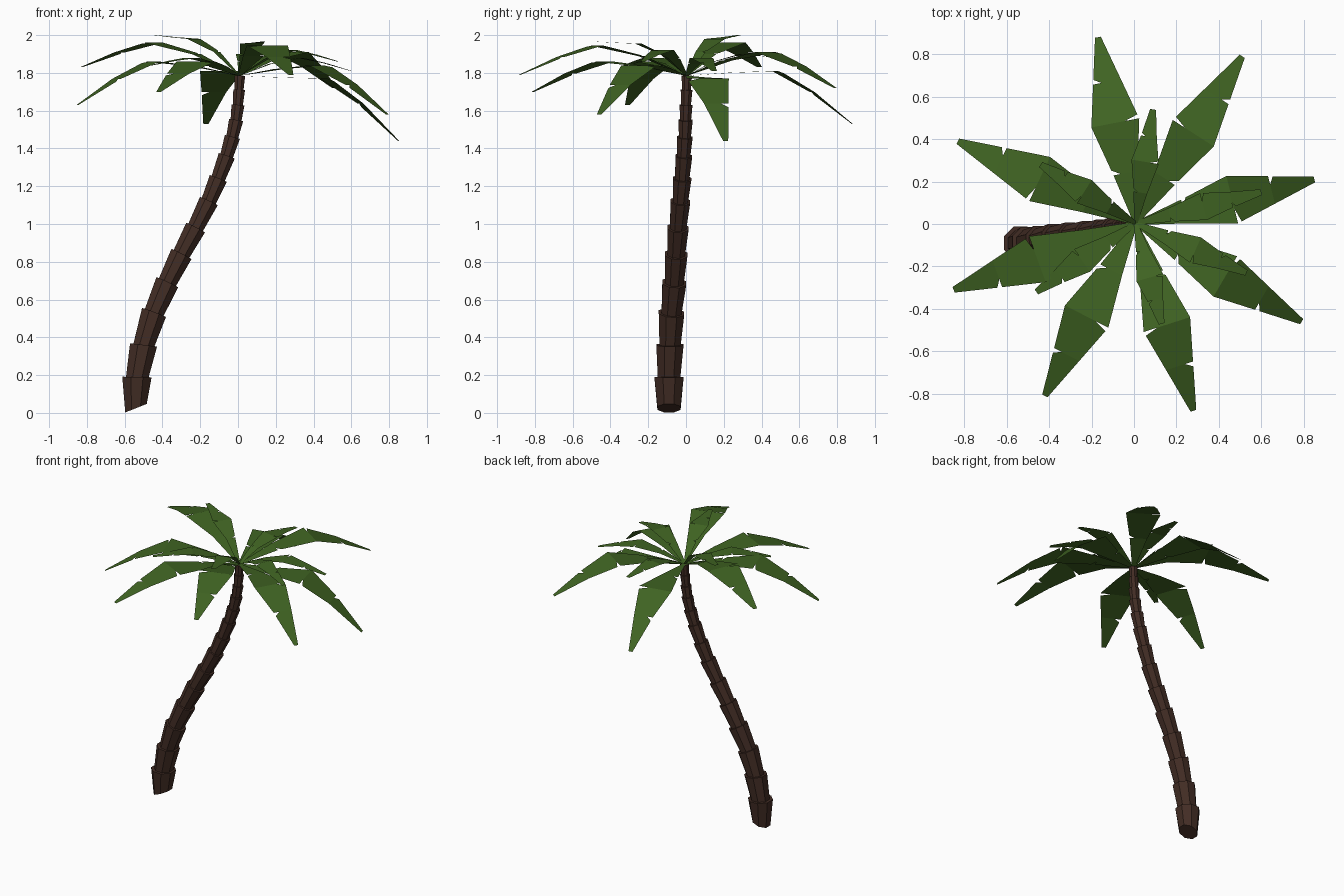
import bpy, bmesh, math
from mathutils import Vector

if "Cube" in bpy.data.objects:
    bpy.data.objects.remove(bpy.data.objects["Cube"])


def material(name, color):
    m = bpy.data.materials.new(name)
    m.diffuse_color = (*color, 1)
    m.use_nodes = True
    m.node_tree.nodes["Principled BSDF"].inputs["Base Color"].default_value = m.diffuse_color
    return m


def finish(bm, name, mat):
    me = bpy.data.meshes.new(name)
    bm.to_mesh(me)
    bm.free()
    me.materials.append(mat)
    ob = bpy.data.objects.new(name, me)
    bpy.context.collection.objects.link(ob)
    return ob


bark = material("bark", (0.055, 0.026, 0.018))
leaf = material("leaf", (0.05, 0.125, 0.016))

# Trunk: stacked cups, each flaring towards its top, along a leaning path
path = [Vector(p) for p in [
    (-0.54, -0.09, 0.025), (-0.535, -0.09, 0.19), (-0.50, -0.085, 0.36),
    (-0.445, -0.077, 0.53), (-0.375, -0.062, 0.69), (-0.30, -0.052, 0.84),
    (-0.225, -0.042, 0.98), (-0.155, -0.03, 1.12), (-0.105, -0.02, 1.24),
    (-0.06, -0.012, 1.36), (-0.03, -0.006, 1.46), (-0.01, -0.002, 1.55),
    (0.0, 0.0, 1.63), (0.006, 0.003, 1.71), (0.01, 0.004, 1.785)]]
SIDES = 8


def ring(bm, c, axis, r):
    u = Vector((0, 1, 0)).cross(axis).normalized()
    v = axis.cross(u).normalized()
    out = []
    for i in range(SIDES):
        a = 2 * math.pi * (i + 0.5) / SIDES
        out.append(bm.verts.new(c + r * (math.cos(a) * u + math.sin(a) * v)))
    return out


n = len(path) - 1
axes = [Vector((-0.37, 0, 0.93)), Vector((0.02, 0, 1)), Vector((0.12, 0, 1))]
axes += [(path[min(i + 1, n)] - path[i - 1]).normalized() for i in range(3, n + 1)]
bm = bmesh.new()
for i in range(n):
    s = i / (n - 1)
    top_r = 0.084 - 0.054 * s ** 0.85
    low = ring(bm, path[i] - axes[i] * (0.012 if i else 0), axes[i], top_r * (0.82 if i else 0.79))
    high = ring(bm, path[i + 1], axes[i + 1], top_r)
    for k in range(SIDES):
        j = (k + 1) % SIDES
        bm.faces.new((low[k], low[j], high[j], high[k]))
    bm.faces.new(low[::-1])
    bm.faces.new(high)
finish(bm, "trunk", bark)

# Fronds: (tip x, tip y, middle z, tip z, half width)
fronds = [
    (-0.17, 0.88, 1.81, 1.53, 0.115), (0.51, 0.79, 1.91, 1.72, 0.115),
    (0.85, 0.21, 1.77, 1.44, 0.115), (0.79, -0.46, 1.84, 1.58, 0.11),
    (0.28, -0.88, 1.945, 1.79, 0.115), (-0.42, -0.81, 1.86, 1.70, 0.115),
    (-0.85, -0.31, 1.86, 1.63, 0.115), (-0.83, 0.39, 1.96, 1.83, 0.115),
    # Inner, shorter fronds
    (0.09, 0.54, 1.90, 1.87, 0.065), (0.60, 0.15, 1.88, 1.81, 0.065),
    (0.53, -0.23, 1.92, 1.86, 0.065), (0.13, -0.47, 1.955, 1.965, 0.065),
    (-0.46, -0.32, 1.88, 1.84, 0.065), (-0.44, 0.28, 1.98, 2.0, 0.065)]
Z0 = 1.785


def frond(idx, x, y, zm, zt, w):
    tip = Vector((x, y, 0))
    d = tip.normalized()
    side = Vector((-d.y, d.x, 0))
    rows = []
    for t, z, h in ((0.0, Z0, 0.008), (0.27, Z0 + 0.65 * (zm - Z0), w * 0.5), (0.54, zm, w),
                    (0.76, zm + 0.4 * (zt - zm), w * 0.58), (1.0, zt, 0.014)):
        c = Vector((0.008, 0.003, z)) * (1 - t) + tip * t
        c.z = z
        rows.append((c + side * h, c - side * h))
    bm = bmesh.new()
    for i in range(4):
        (l0, r0), (l1, r1) = rows[i], rows[i + 1]
        if i == 0:
            pts = [l0, r0, r1, l1]
        elif (i + idx) % 2:      # small tear in the left edge
            pts = [l0.lerp(l1, 0.1), l0.lerp(r0, 0.3), r0, r1, l1]
        else:                    # small tear in the right edge
            pts = [l0, l0.lerp(r0, 0.7), r0.lerp(r1, 0.1), r1, l1]
        bm.faces.new([bm.verts.new(p) for p in pts])
    bmesh.ops.remove_doubles(bm, verts=bm.verts, dist=0.0005)
    finish(bm, "frond_%02d" % (idx + 1), leaf)


for i, f in enumerate(fronds):
    frond(i, *f)
